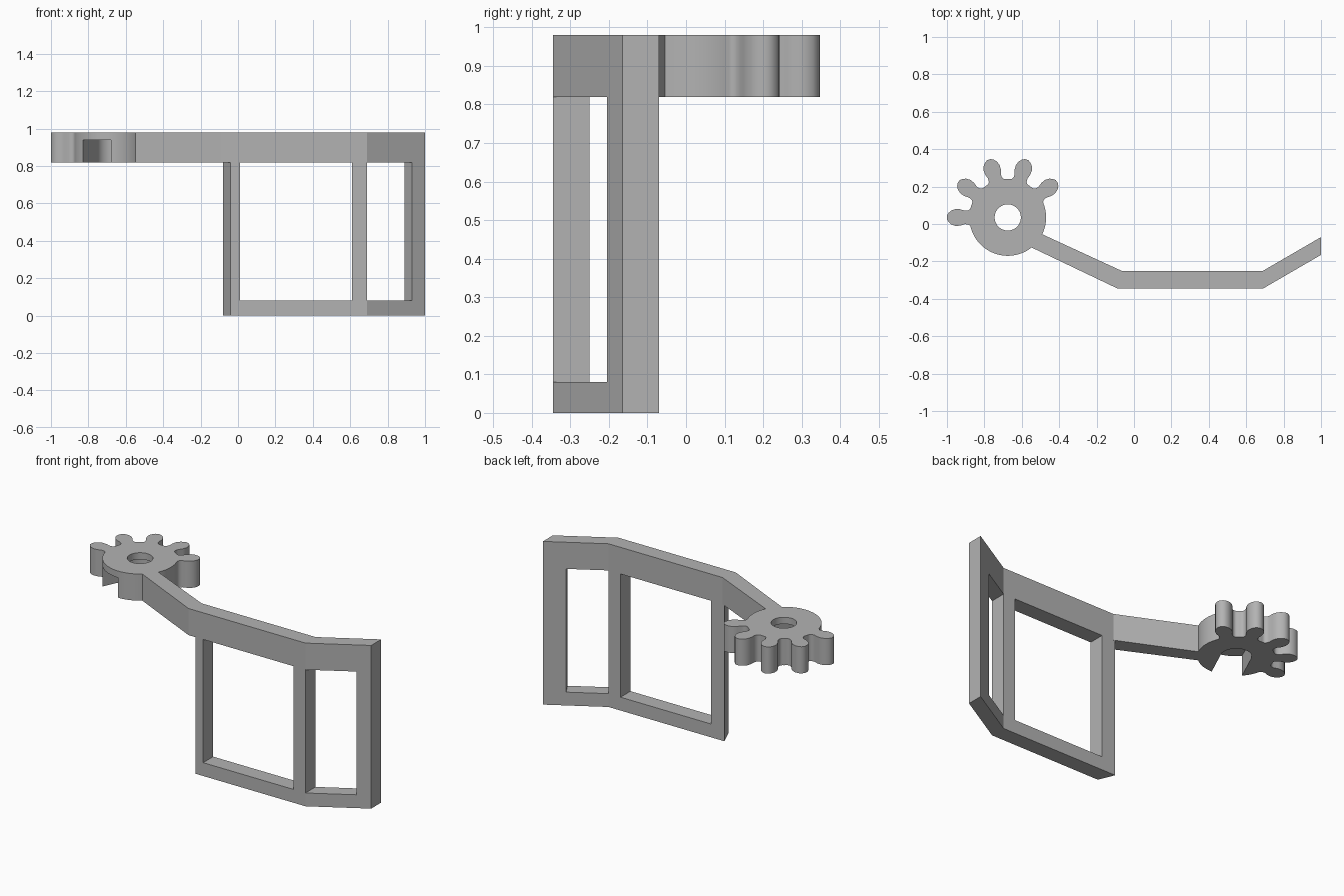
import bpy, bmesh
from math import sin, cos, radians, degrees, atan2, hypot

old = bpy.data.objects.get("Cube")
if old:
    bpy.data.objects.remove(old, do_unlink=True)

GREY = (0.45, 0.45, 0.45, 1)
mat = bpy.data.materials.new("plain_grey")
mat.use_nodes = True
mat.diffuse_color = GREY
mat.node_tree.nodes["Principled BSDF"].inputs["Base Color"].default_value = GREY

TOP, ARM_BASE, RAIL = 0.98, 0.82, 0.08
CX, CY, ROOT = -0.675, 0.035, 0.205


def prism(name, outline, z0, z1):
    """Extrude a plan outline from z0 up to z1."""
    bm = bmesh.new()
    face = bm.faces.new([bm.verts.new((x, y, z0)) for x, y in outline])
    up = bmesh.ops.extrude_face_region(bm, geom=[face])["geom"]
    bmesh.ops.translate(bm, vec=(0, 0, z1 - z0),
                        verts=[v for v in up if isinstance(v, bmesh.types.BMVert)])
    bmesh.ops.recalc_face_normals(bm, faces=bm.faces)
    mesh = bpy.data.meshes.new(name)
    bm.to_mesh(mesh)
    bm.free()
    mesh.materials.append(mat)
    obj = bpy.data.objects.new(name, mesh)
    bpy.context.collection.objects.link(obj)
    return obj


def cut(obj, cutter):
    """Subtract a cutter for good and remove it."""
    cutter.hide_render = True
    mod = obj.modifiers.new("cut", "BOOLEAN")
    mod.operation, mod.solver, mod.object = "DIFFERENCE", "EXACT", cutter
    bpy.context.view_layer.objects.active = obj
    bpy.ops.object.modifier_apply(modifier=mod.name)
    bpy.data.objects.remove(cutter, do_unlink=True)


def polar(r, deg):
    return CX + r * cos(radians(deg)), CY + r * sin(radians(deg))


def arc(r, a, b, n):
    return [polar(r, a + (b - a) * i / n) for i in range(n + 1)]


# Bent frame with two windows
frame = prism("frame", [(-0.04, -0.345), (0.69, -0.345), (1, -0.165),
                        (1, -0.07), (0.69, -0.25), (-0.08, -0.25)], 0, TOP)
cut(frame, prism("wide_window", [(0.01, -0.4), (0.61, -0.4), (0.61, -0.2), (0.01, -0.2)],
                 RAIL, ARM_BASE))
cut(frame, prism("narrow_window", [(0.69, -0.4), (1.043, -0.4), (0.87, -0.1), (0.69, -0.1)],
                 RAIL, ARM_BASE))

# Arm from the frame to the gear
prism("arm", [(-0.57, -0.115), (-0.088, -0.345), (-0.04, -0.345),
              (-0.08, -0.25), (-0.067, -0.25), (-0.51, -0.046)], ARM_BASE, TOP)

# Partial gear: five rounded teeth, then a plain round rim
flank = [(0.202, 0.044), (0.212, 0.037), (0.23, 0.036), (0.255, 0.044), (0.28, 0.045),
         (0.302, 0.037), (0.317, 0.024), (0.325, 0.01)]
tooth = flank + [(r, -w) for r, w in reversed(flank)]
outline = []
for k in range(1, 6):
    for r, w in tooth:
        outline.append(polar(hypot(r, w), 36 * k - degrees(atan2(w, r))))
    if k < 5:
        outline += arc(ROOT, 36 * k + 14, 36 * k + 22, 3)
outline += arc(ROOT, 194, 382, 48)
gear = prism("gear", outline, ARM_BASE, TOP)

# Shaft hole, and a round-ended slot under the gear that opens at the rim
cut(gear, prism("shaft_hole", arc(0.07, 0, 352.5, 47), 0.7, 1.1))
slot = arc(0.083, -25, 155, 24)
dx, dy = 0.35 * cos(radians(245)), 0.35 * sin(radians(245))
slot += [(slot[-1][0] + dx, slot[-1][1] + dy), (slot[0][0] + dx, slot[0][1] + dy)]
cut(gear, prism("slot", slot, 0.7, 0.94))

bpy.ops.object.select_all(action="DESELECT")
gear.select_set(True)
bpy.context.view_layer.objects.active = gear
bpy.ops.object.shade_smooth_by_angle(angle=radians(35))
